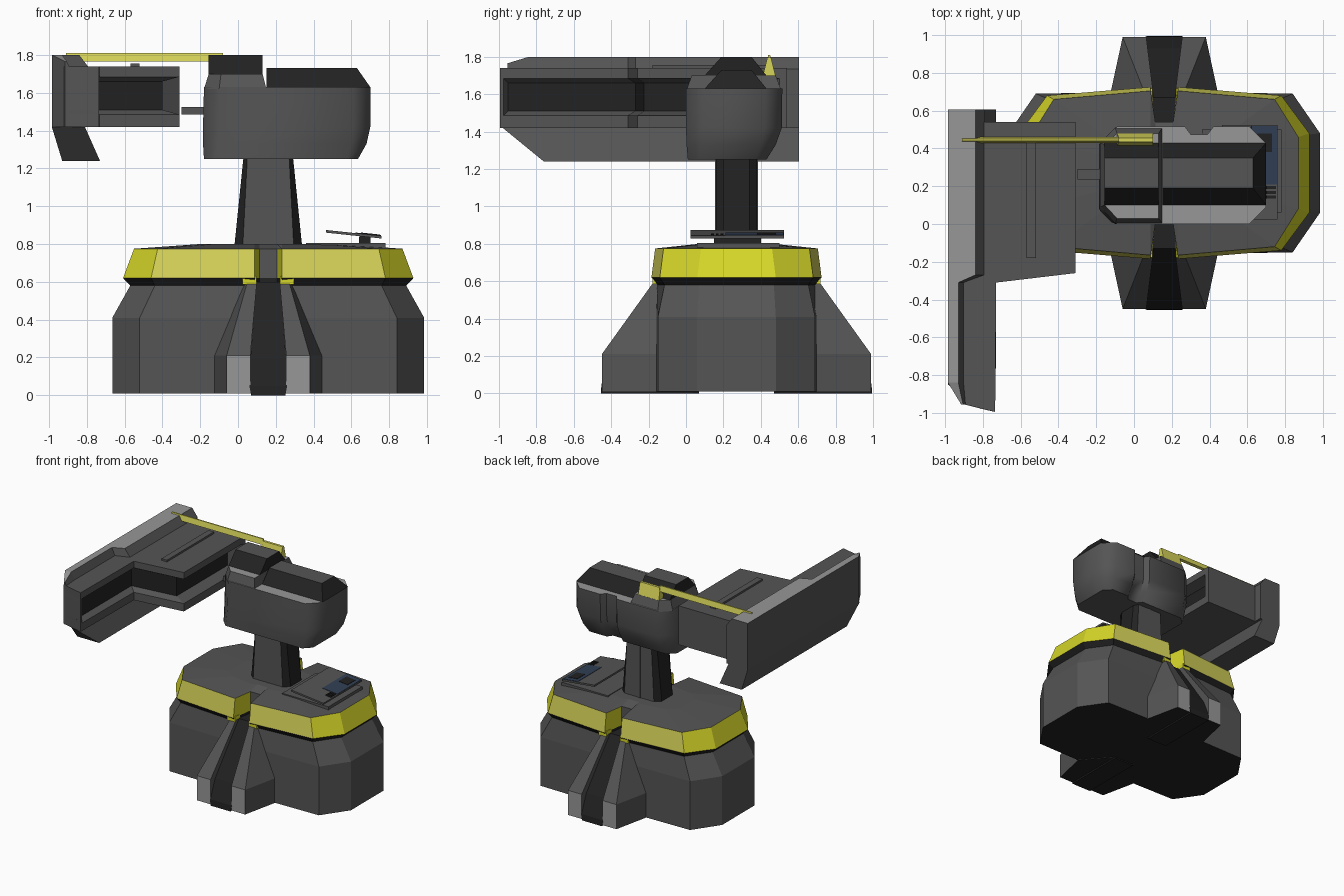
import bpy, bmesh, math

if "Cube" in bpy.data.objects:
    bpy.data.objects.remove(bpy.data.objects["Cube"])


def material(name, rgb):
    m = bpy.data.materials.new(name)
    m.use_nodes = True
    m.diffuse_color = (*rgb, 1)
    b = m.node_tree.nodes["Principled BSDF"]
    b.inputs["Base Color"].default_value = (*rgb, 1)
    b.inputs["Roughness"].default_value = 0.7
    return m


MATS = [material("grey", (0.09, 0.09, 0.09)),
        material("dark grey", (0.016, 0.016, 0.016)),
        material("light grey", (0.31, 0.31, 0.31)),
        material("yellow", (0.67, 0.67, 0.022)),
        material("pale yellow", (0.68, 0.66, 0.10)),
        material("dark blue", (0.03, 0.05, 0.09))]
GREY, DARK, LIGHT, YELLOW, PALE, BLUE = range(6)
CX, CY = 0.16, 0.27     # centre of the base


def loft(name, rings, mat=GREY, start=None, end=None, rule=None):
    """Skin matching point rings, cap both ends, colour by ring and segment."""
    bm = bmesh.new()
    vs = [[bm.verts.new(p) for p in r] for r in rings]
    n = len(rings[0])
    for i in range(len(vs) - 1):
        for j in range(n):
            k = (j + 1) % n
            f = bm.faces.new((vs[i][j], vs[i][k], vs[i + 1][k], vs[i + 1][j]))
            f.material_index = rule(i, j) if rule else mat
    for ring, m in ((vs[0], start), (vs[-1], end)):
        bm.faces.new(ring).material_index = mat if m is None else m
    bmesh.ops.recalc_face_normals(bm, faces=bm.faces)
    me = bpy.data.meshes.new(name)
    bm.to_mesh(me)
    bm.free()
    for m in MATS:
        me.materials.append(m)
    ob = bpy.data.objects.new(name, me)
    bpy.context.collection.objects.link(ob)
    return ob


def at_z(pts, z):
    return [(x, y, z) for x, y in pts]


def rect(x0, x1, y0, y1):
    return [(x0, y0), (x1, y0), (x1, y1), (x0, y1)]


def box(name, x0, x1, y0, y1, z0, z1, mat=GREY, end=None):
    r = rect(x0, x1, y0, y1)
    return loft(name, [at_z(r, z0), at_z(r, z1)], mat, end=end)


# Base: one stepped body with a notch at the front and back
def base_ring(z, a, corner, tip, notch=0.27):
    q = [(0.047, notch), (0.072, a), corner, tip]
    pts = [(x, y) for x, y in q] + [(x, -y) for x, y in reversed(q)]
    pts += [(-x, -y) for x, y in q] + [(-x, y) for x, y in reversed(q)]
    return [(CX + x, CY + y, z) for x, y in pts]


def base_colour(i, j):
    if i == 2:
        return DARK
    if i == 3:
        if j in (7, 15):
            return GREY
        return PALE if j in (1, 5, 9, 13) else YELLOW
    return GREY


loft("base", [base_ring(0.01, 0.43, (0.68, 0.42), (0.825, 0.21)),
              base_ring(0.41, 0.43, (0.68, 0.42), (0.825, 0.21)),
              base_ring(0.58, 0.425, (0.60, 0.385), (0.73, 0.20)),
              base_ring(0.62, 0.455, (0.62, 0.41), (0.768, 0.21)),
              base_ring(0.775, 0.435, (0.585, 0.39), (0.71, 0.19)),
              base_ring(0.80, 0.20, (0.28, 0.17), (0.36, 0.10), 0.18)],
     start=DARK, rule=base_colour)

# Front and back feet: two rails around a dark sloping channel
for side, s in (("front", -1), ("back", 1)):
    def place(pts, z, m=1):
        return [(CX + m * x, CY + s * d, z) for x, d in pts]

    for hand, m in (("left", 1), ("right", -1)):
        foot = [(0.095, 0.72), (0.22, 0.72), (0.285, 0.42), (0.095, 0.2)]
        top = [(0.06, 0.44), (0.11, 0.44), (0.13, 0.38), (0.06, 0.2)]
        loft(f"{side}_{hand}_foot_rail",
             [place(foot, 0.008, m), place(foot, 0.21, m), place(top, 0.60, m)], start=DARK,
             rule=lambda i, j: LIGHT if (i, j) == (0, 0) else GREY)
        # Yellow tab closing the band beside the notch
        tab = [(0.062, 0.448), (0.135, 0.448), (0.135, 0.36), (0.062, 0.36)]
        loft(f"{side}_{hand}_band_tab", [place(tab, 0.585, m), place(tab, 0.63, m)], YELLOW)

    def channel(w, d, z):
        return place([(-w, d), (w, d), (w, 0.2), (-w, 0.2)], z)

    loft(f"{side}_channel", [channel(0.09, 0.725, 0), channel(0.10, 0.722, 0.05),
                             channel(0.094, 0.66, 0.20), channel(0.062, 0.40, 0.60)], DARK)


# Column: grey front and back, dark bevelled sides
def column_ring(z, w, f):
    pts = [(-f, -0.11), (f, -0.11), (w, -0.07), (w, 0.07),
           (f, 0.11), (-f, 0.11), (-w, 0.07), (-w, -0.07)]
    return [(CX + x, CY + y, z) for x, y in pts]


loft("column", [column_ring(0.78, 0.18, 0.135), column_ring(1.27, 0.13, 0.11)],
     rule=lambda i, j: GREY if j in (0, 4) else DARK)
for side, s in (("front", -1), ("back", 1)):
    y = CY + s * 0.11
    box(f"{side}_column_seam", CX - 0.012, CX + 0.012, y - 0.004, y + 0.004, 0.79, 1.26)


# Head: smooth bevelled casing, pinched at the back
def head_ring(z, x0, x1, y0, y1, c):
    return at_z([(x0 + c, y0), (x1 - c, y0), (x1, y0 + c), (x1, y1 - c), (x1 - c, y1),
                 (0.42, y1), (0.39, y1 - 0.04), (0.30, y1 - 0.04), (0.27, y1),
                 (x0 + c, y1), (x0, y1 - c), (x0, y0 + c)], z)


casing = loft("head_casing", [head_ring(1.25, -0.18, 0.635, 0.01, 0.43, 0.06),
                              head_ring(1.33, -0.185, 0.68, 0.003, 0.48, 0.08),
                              head_ring(1.42, -0.185, 0.70, 0.0, 0.512, 0.09),
                              head_ring(1.63, -0.18, 0.70, 0.0, 0.515, 0.09)], end=LIGHT)
bpy.ops.object.select_all(action="DESELECT")
casing.select_set(True)
bpy.context.view_layer.objects.active = casing
bpy.ops.object.shade_smooth_by_angle(angle=math.radians(50))
loft("head_shoulder", [at_z([(-0.1, 0.002), (0.15, 0.002), (0.15, 0.51), (-0.1, 0.51),
                             (-0.18, 0.43), (-0.18, 0.09)], 1.62),
                       at_z([(-0.09, 0.03), (0.13, 0.03), (0.13, 0.48), (-0.09, 0.48),
                             (-0.155, 0.42), (-0.155, 0.10)], 1.70)], end=LIGHT)
loft("head_long_cap", [at_z(rect(0.15, 0.70, 0.10, 0.43), 1.63),
                       at_z(rect(0.15, 0.63, 0.19, 0.35), 1.73)], DARK, end=GREY)
loft("head_short_cap", [at_z(rect(-0.155, 0.13, 0.10, 0.43), 1.70),
                        at_z(rect(-0.155, 0.13, 0.19, 0.35), 1.80)], DARK, end=GREY)
box("connector_peg", -0.30, -0.17, 0.235, 0.29, 1.485, 1.525)

# Side arm: L-shaped block with a dark groove along its inner faces
outer = [(-0.31, 0.54), (-0.31, -0.26), (-0.73, -0.31), (-0.735, -0.995),
         (-0.92, -0.95), (-0.92, -0.3), (-0.92, 0.54)]
inner = [(-0.40, 0.54), (-0.40, -0.225), (-0.78, -0.27), (-0.78, -0.985),
         (-0.92, -0.95), (-0.92, -0.3), (-0.92, 0.54)]
loft("arm_block", [at_z(outer, 1.42), at_z(outer, 1.485), at_z(inner, 1.51),
                   at_z(inner, 1.66), at_z(outer, 1.685), at_z(outer, 1.74)],
     rule=lambda i, j: DARK if i == 2 and j < 3 else GREY)
# Solid ends closing the groove
back_end = [(-0.31, 0.54), (-0.31, 0.50), (-0.42, 0.42), (-0.42, 0.54)]
front_end = [(-0.735, -0.995), (-0.735, -0.975), (-0.80, -0.94), (-0.92, -0.95)]
for name, end in (("arm_back_end", back_end), ("arm_front_end", front_end)):
    loft(name, [at_z(end, 1.43), at_z(end, 1.73)])
box("arm_top_rail", -0.57, -0.52, -0.18, 0.43, 1.73, 1.755)


# Outer wall of the arm with a light top edge
def wall_ring(y, x0, top_in, low_in, top):
    return [(x0, y, 1.42), (x0, y, top), (top_in, y, top), (low_in, y, 1.735), (low_in, y, 1.42)]


loft("arm_wall", [wall_ring(0.605, -0.985, -0.84, -0.79, 1.80),
                  wall_ring(-0.27, -0.985, -0.84, -0.79, 1.80),
                  wall_ring(-0.31, -0.985, -0.93, -0.90, 1.80),
                  wall_ring(-0.84, -0.985, -0.93, -0.90, 1.80),
                  wall_ring(-0.955, -0.915, -0.905, -0.89, 1.765)],
     rule=lambda i, j: LIGHT if j == 1 else GREY)

# Flared skirt under the wall
loft("arm_skirt", [at_z([(-0.93, -0.76), (-0.73, -0.76), (-0.73, 0.605), (-0.93, 0.605)], 1.24),
                   at_z([(-0.985, -0.85), (-0.81, -0.98), (-0.81, 0.605), (-0.985, 0.605)], 1.42)])

# Yellow sight bar and its mount on the head
loft("sight_bar", [[(x, 0.43, 1.765), (x, 0.46, 1.765), (x, 0.45, 1.81), (x, 0.44, 1.81)]
                   for x in (-0.91, -0.08)], PALE)
loft("sight_mount", [at_z(rect(-0.09, 0.10, 0.41, 0.48), 1.695),
                     at_z(rect(-0.08, 0.10, 0.435, 0.455), 1.795)], PALE)

# Control panel: tilted console on the deck
box("console_plinth", 0.36, 0.78, 0.06, 0.50, 0.76, 0.805)
box("console_support", 0.64, 0.70, 0.15, 0.40, 0.78, 0.84, DARK)
panel = [box("console_plate", -0.145, 0.15, -0.255, 0.245, -0.008, 0.006),
         box("console_screen", 0.01, 0.147, -0.07, 0.24, 0.005, 0.009, BLUE),
         box("console_display", 0.04, 0.12, 0.10, 0.20, 0.008, 0.012, DARK)]
for i in range(3):
    panel.append(box(f"console_key_{i + 1}", 0.09, 0.14, -0.145 + i * 0.025,
                     -0.13 + i * 0.025, 0.005, 0.012, DARK))
for ob in panel:
    ob.location = (0.61, 0.28, 0.853)
    ob.rotation_euler = (0, math.radians(6), 0)
